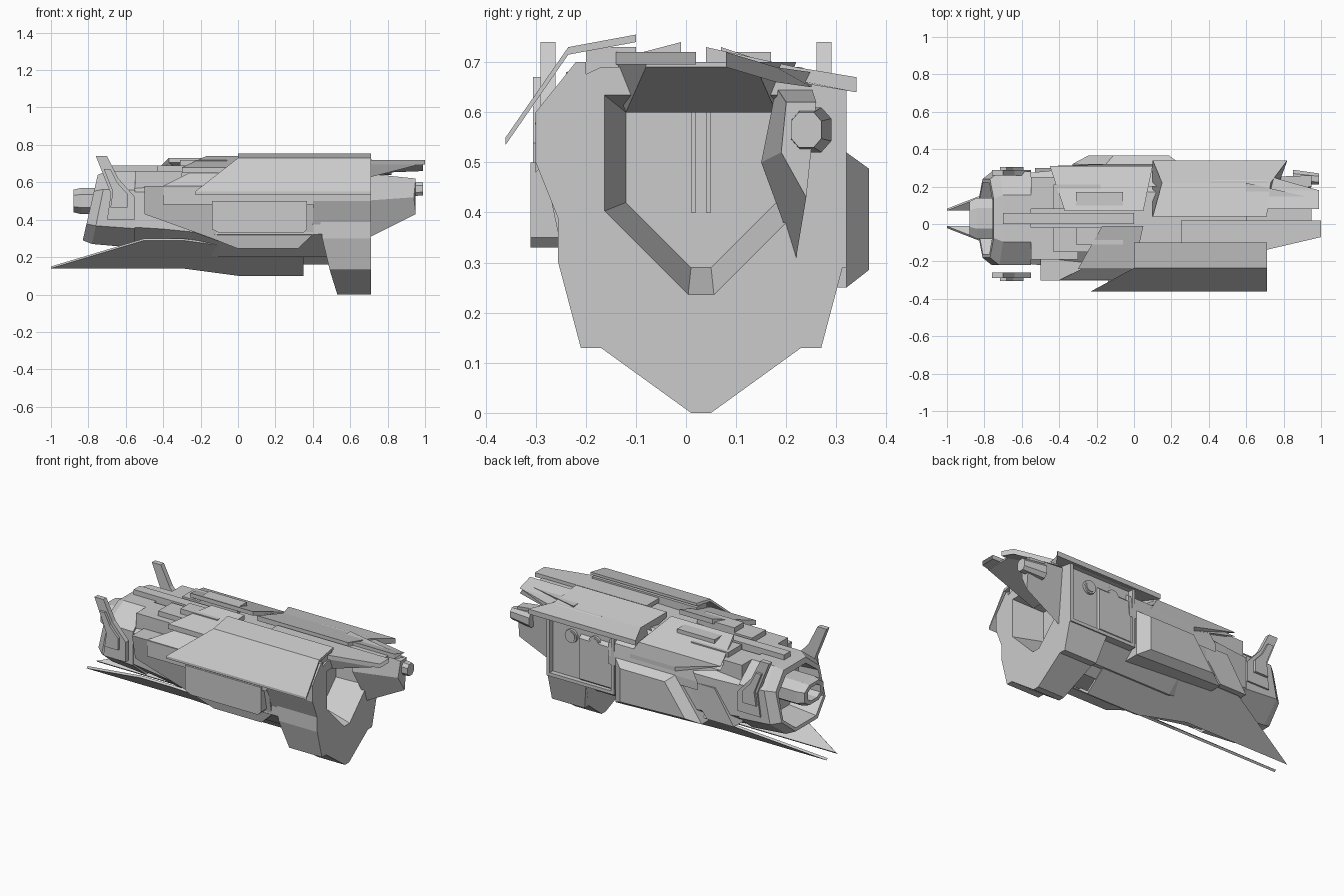
import bpy, bmesh, math
from mathutils import Vector

if "Cube" in bpy.data.objects:
    bpy.data.objects.remove(bpy.data.objects["Cube"], do_unlink=True)

grey = bpy.data.materials.new("hull_grey")
grey.use_nodes = True
grey.diffuse_color = (.6, .6, .6, 1)
grey.node_tree.nodes["Principled BSDF"].inputs["Base Color"].default_value = grey.diffuse_color

MID = .03    # centre line of the hull in y
TAIL = .71   # rear face of the frame in x
TIP = .99    # rearmost point in x


def loft(name, rings):
    """Closed solid bridging rings of equal point count."""
    bm = bmesh.new()
    loops = [[bm.verts.new(point) for point in ring] for ring in rings]
    bm.faces.new(loops[0])
    bm.faces.new(loops[-1])
    for first, second in zip(loops, loops[1:]):
        for i in range(len(first)):
            bm.faces.new((first[i - 1], first[i], second[i], second[i - 1]))
    bmesh.ops.recalc_face_normals(bm, faces=bm.faces)
    mesh = bpy.data.meshes.new(name)
    bm.to_mesh(mesh)
    bm.free()
    mesh.materials.append(grey)
    part = bpy.data.objects.new(name, mesh)
    bpy.context.collection.objects.link(part)
    return part


def cut(part, cutter):
    """Subtract the cutter from the part and discard the cutter."""
    modifier = part.modifiers.new("cut", "BOOLEAN")
    modifier.object, modifier.solver = cutter, "EXACT"
    bpy.context.view_layer.objects.active = part
    bpy.ops.object.modifier_apply(modifier=modifier.name)
    bpy.data.objects.remove(cutter, do_unlink=True)


def section(x, width, low, high, mid=MID, lean=0):
    """Chamfered rectangle across the hull; lean tips its top along x."""
    middle, height = (low + high) / 2, (high - low) / 2
    corners = [(1, -.5), (1, .5), (.5, 1), (-.5, 1), (-1, .5), (-1, -.5), (-.5, -1), (.5, -1)]
    return [(x + lean * v, mid + width * u, middle + height * v) for u, v in corners]


def box(name, xs, ys, zs):
    return loft(name, [[(x, ys[0], zs[0]), (x, ys[1], zs[0]), (x, ys[1], zs[1]), (x, ys[0], zs[1])]
                       for x in xs])


def strip(name, rows, thickness):
    """Bent lengthwise plate; each row gives y, z and its two ends in x."""
    rings = []
    for end in (2, 3):
        top = [(row[end], row[0], row[1]) for row in rows]
        rings.append(top + [(x, y, z - thickness) for x, y, z in reversed(top)])
    return loft(name, rings)


def both(half):
    """Mirror half offsets (y, z) about the centre line into a full ring."""
    return [(MID + y, z) for y, z in half] + [(MID - y, z) for y, z in reversed(half)]


def scaled(points, factor, centre=None):
    centre = Vector(centre) if centre else sum(map(Vector, points), Vector((0, 0))) / len(points)
    return [tuple(centre + (Vector(point) - centre) * factor) for point in points]


def across(x, ring):
    return [(x, y, z) for y, z in ring]


def along(y, profile):
    return [(x, y, z) for x, z in profile]


# Main hull and lower belly
loft("main_hull", [section(-.6, .24, .27, .64), section(-.4, .26, .25, .65),
                   section(-.1, .28, .2, .68), section(.5, .28, .2, .69)])
loft("belly", [section(x, .14, .16, .4) for x in (-.1, .5)])

# Open octagonal nose with a hollow barrel inside
nose = loft("nose_housing", [section(-.79, .21, .29, .64, lean=.04),
                             section(-.74, .25, .27, .66, lean=.04), section(-.55, .25, .25, .66)])
cut(nose, loft("nose_cutter", [section(-.9, .2, .3, .62), section(-.65, .18, .33, .6)]))
barrel = loft("nose_barrel", [section(-.88, .09, .44, .56), section(-.84, .11, .43, .57),
                              section(-.6, .11, .43, .57)])
cut(barrel, loft("barrel_cutter", [section(x, .06, .46, .54) for x in (-.9, -.8)]))

# Swept fins with a raised inner panel, one on each side of the nose
fin = [(-.76, .74), (-.7, .74), (-.64, .62), (-.55, .52), (-.55, .4), (-.7, .4), (-.68, .54)]
for side, sign in (("right", -1), ("left", 1)):
    root = sign * .26
    loft(side + "_fin", [along(root, fin), along(root + sign * .03, fin)])
    inner = scaled(fin, .6)
    loft(side + "_fin_panel", [along(root, inner), along(root + sign * .045, inner)])

# Long keel blades, tapering to points ahead of the nose
blade = [(-1, .14), (-.5, .29), (-.3, .29), (0, .25), (.35, .25), (.35, .1), (0, .1), (-.3, .14)]
for side, sign in (("right", -1), ("left", 1)):
    edge = [(x, MID + sign * (z - .1) * 1.3, z) for x, z in blade]
    loft(side + "_keel_blade", [edge, [(x, y - sign * .01, z + .01) for x, y, z in edge]])

# Right flank, leaning outward with height, and its raised panel
flank = [(-.5, .58), (-.5, .43), (-.14, .3), (0, .245), (.32, .245), (.4, .32), (.4, .58)]
loft("right_flank", [along(-.1, flank), [(x, -.18 - z * .21, z) for x, z in flank]])
panel = [(-.14, .35), (-.1, .33), (.35, .33), (.37, .35), (.37, .5), (-.14, .5)]
loft("right_flank_panel", [along(y, panel) for y in (-.2, -.31)])
strip("right_shoulder", [(-.3, .58, -.4, .4), (-.2, .68, -.2, .4)], .1)

# Left flank pod with a swollen middle, and the plates around it
pod = [(-.15, .52), (-.33, .27), (.25, .25), (.25, .52)]
loft("left_flank", [along(.2, pod), along(.32, pod), along(.365, scaled(pod, .75))])
flap = [(-.2, .5), (-.4, .5), (-.53, .3), (-.35, .3)]
loft("left_front_flap", [along(y, flap) for y in (.2, .3)])
strip("left_upper_panel", [(.32, .52, -.3, .3), (.31, .6, -.25, .3), (.2, .68, -.2, .3)], .05)

# Rear frame: deep V profile whose front edge sweeps back toward the bottom
outline = both([(.02, 0), (.2, .13), (.24, .13), (.285, .3), (.285, .65), (.2, .69)])
frame = loft("rear_frame", [[(.41 + .24 * (TAIL - z) ** 2, y, z) for y, z in outline],
                            across(TAIL, outline)])
cheek = [(-.2, .3), (-.22, .3), (-.3, .5), (-.3, .6), (-.22, .7), (-.2, .7)]
loft("right_frame_cheek", [across(x, cheek) for x in (.4, TAIL)])

# Funnel-shaped opening with two upright rails
throat = both([(.02, .29), (.15, .42), (.15, .6)])
mouth = scaled(throat, 1.3, (MID, .48))
cut(frame, loft("mouth_cutter", [across(.53, throat), across(TAIL + .01, mouth)]))
for side, y in (("right", MID - .02), ("left", MID + .01)):
    box(side + "_throat_rail", (.5, .56), (y, y + .01), (.4, .6))

# Square side hatch, recessed into the frame, with two round ports
hatch = box("side_hatch", (.26, TAIL), (.25, .32), (.29, .66))
for part in (hatch, frame):
    cut(part, box("hatch_cutter", (.28, TAIL - .02), (.29, .4), (.31, .64)))
for side, x in (("front", .4), ("rear", .56)):
    for part, radius, depth in (("rim", .04, .04), ("port", .03, .05)):
        bpy.ops.mesh.primitive_cylinder_add(vertices=16, radius=radius, depth=depth,
                                            location=(x, .285, .56), rotation=(math.pi / 2, 0, 0))
        disc = bpy.context.object
        disc.name = side + "_hatch_" + part
        disc.data.materials.append(grey)

# Wedge hood and claw reaching out behind the opening
loft("rear_hood", [across(.6, both([(.15, .6), (.19, .7)])), across(.95, both([(.11, .69), (.11, .7)]))])
loft("rear_claw", [[(.66, .18, .65), (.66, .15, .5), (TAIL, .22, .31), (.66, .25, .65)],
                   [(.95, .2, .62), (.94, .19, .52), (.95, .24, .43), (.95, .26, .62)]])
loft("claw_tip", [section(.85, .04, .52, .61, mid=.25), section(TIP, .03, .53, .6, mid=.24)])

# Roof plates over the rear
strip("left_roof", [(.04, .73, .1, TAIL), (.22, .69, .15, .73), (.34, .67, .1, .82)], .03)
strip("right_roof", [(-.36, .55, -.23, TAIL), (-.235, .73, 0, TAIL), (-.1, .755, 0, TAIL)], .015)
strip("centre_roof", [(-.14, .72, .25, .7), (-.07, .72, .25, 1), (.02, .72, .25, 1)], .025)
strip("roof_finger", [(.08, .72, .6, TIP), (.18, .69, .6, TIP), (.25, .68, .6, .74)], .03)
box("roof_spine", (0, .7), (-.2, -.1), (.64, .73))

# Forward deck armour and stepped blocks
strip("left_deck", [(.07, .73, -.37, .05), (.31, .65, -.45, .1), (.32, .57, -.15, .15)], .025)
strip("right_deck", [(-.01, .74, -.17, .05), (-.24, .68, -.3, 0)], .03)
for side, sign in (("right", -1), ("left", 1)):
    for step in range(3):
        start = -.55 + step * .12
        box(side + "_deck_block_" + str(step), (start, start + .25),
            sorted((MID + sign * .05, MID + sign * (.22 - step * .04))), (.55, .66 + step * .03))
box("deck_spine", (-.7, 0), (0, .06), (.6, .69))
